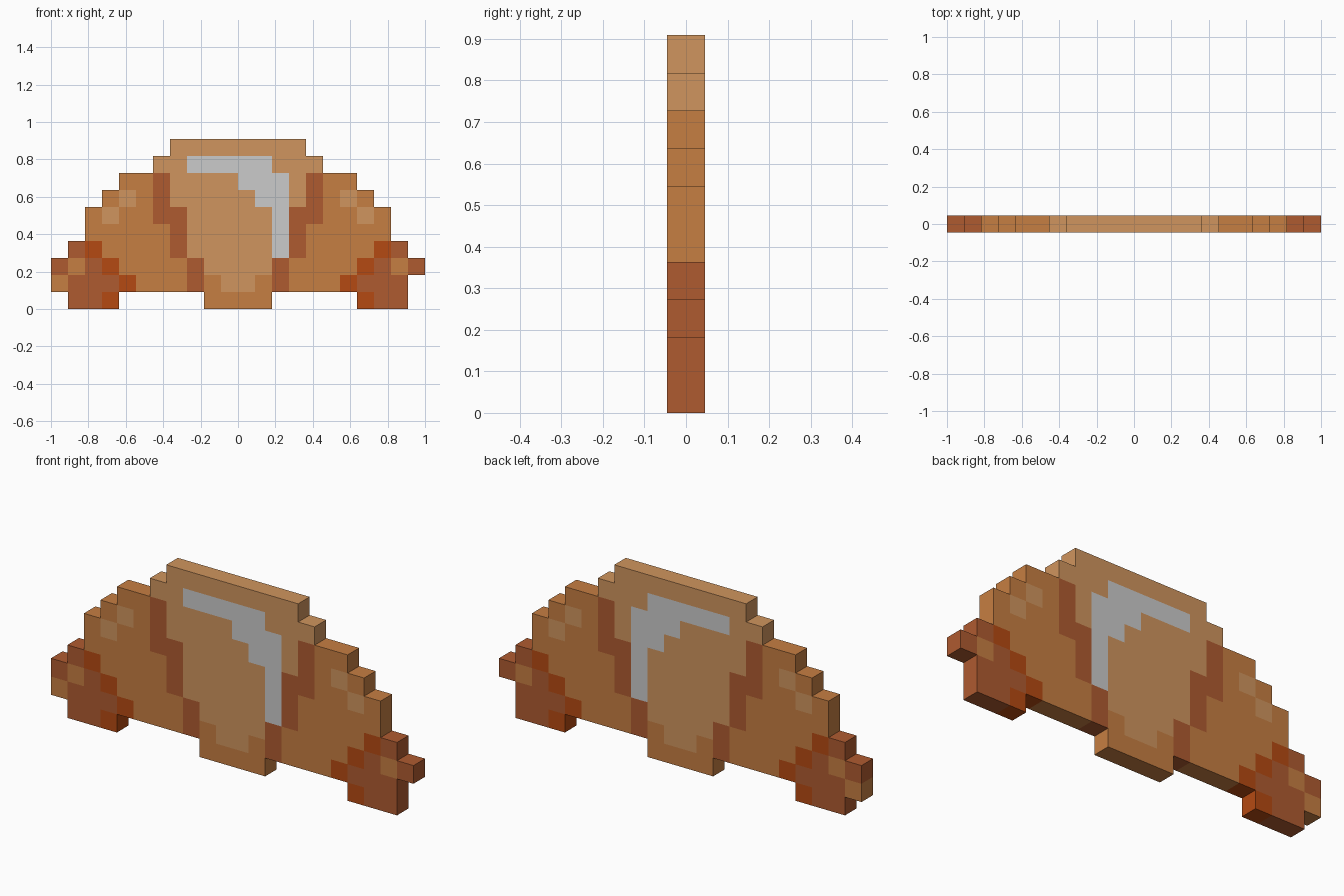
import bpy, bmesh

if "Cube" in bpy.data.objects:
    bpy.data.objects.remove(bpy.data.objects["Cube"])

P = 1 / 11          # pixel size
HALF = P / 2        # half thickness

# Left half of the pixel pastry, top row first; the right half is mirrored
left_half = [
    ".......LLLL",
    "......LLLLL",
    "....MMDLLLL",
    "...MLMDLLLL",
    "..MLMMDDLLL",
    "..MMMMMDLLL",
    ".DOMMMMDLLL",
    "DMDOMMMMDLL",
    "MDDDOMMMDML",
    ".DDO.....MM",
]
grid = [list(r + r[::-1]) for r in left_half]
grid[8][21] = "."   # right tip is one pixel shorter

# Off-centre shine: row -> first and last column
for row, (a, b) in {1: (8, 12), 2: (11, 13), 3: (12, 13),
                    4: (13, 13), 5: (13, 13), 6: (13, 13)}.items():
    for c in range(a, b + 1):
        grid[row][c] = "G"


def filled(r, c):
    return 0 <= r < 10 and 0 <= c < 22 and grid[r][c] != "."


def linear(code):
    s = [int(code[i:i + 2], 16) / 255 for i in (0, 2, 4)]
    return [v / 12.92 if v < 0.04 else ((v + 0.055) / 1.055) ** 2.4 for v in s] + [1]


def build(name, key, code):
    """Pixels of one colour, with rim faces only on the outer outline."""
    bm = bmesh.new()

    def quad(*pts):
        bm.faces.new([bm.verts.new(p) for p in pts])

    f, k = -HALF, HALF
    for r in range(10):
        for c in range(22):
            if grid[r][c] != key:
                continue
            x0, z0 = (c - 11) * P, (9 - r) * P
            x1, z1 = x0 + P, z0 + P
            quad((x0, f, z0), (x1, f, z0), (x1, f, z1), (x0, f, z1))
            quad((x1, k, z0), (x0, k, z0), (x0, k, z1), (x1, k, z1))
            if not filled(r - 1, c):
                quad((x0, f, z1), (x1, f, z1), (x1, k, z1), (x0, k, z1))
            if not filled(r + 1, c):
                quad((x0, k, z0), (x1, k, z0), (x1, f, z0), (x0, f, z0))
            if not filled(r, c - 1):
                quad((x0, k, z0), (x0, f, z0), (x0, f, z1), (x0, k, z1))
            if not filled(r, c + 1):
                quad((x1, f, z0), (x1, k, z0), (x1, k, z1), (x1, f, z1))
    bmesh.ops.remove_doubles(bm, verts=bm.verts, dist=1e-4)
    # Merge flat areas into clean faces
    bmesh.ops.dissolve_limit(bm, angle_limit=0.02, verts=bm.verts, edges=bm.edges)
    me = bpy.data.meshes.new(name)
    bm.to_mesh(me)
    bm.free()
    ob = bpy.data.objects.new(name, me)
    bpy.context.collection.objects.link(ob)
    if code:
        mat = bpy.data.materials.new(name)
        mat.diffuse_color = linear(code)
        mat.use_nodes = True
        mat.node_tree.nodes["Principled BSDF"].inputs["Base Color"].default_value = mat.diffuse_color
        me.materials.append(mat)


build("light_crust", "L", "D0955E")
build("golden_crust", "M", "C67E42")
build("dark_folds_and_tips", "D", "AF5B30")
build("baked_spots", "O", "B54A12")
build("shine", "G", None)
